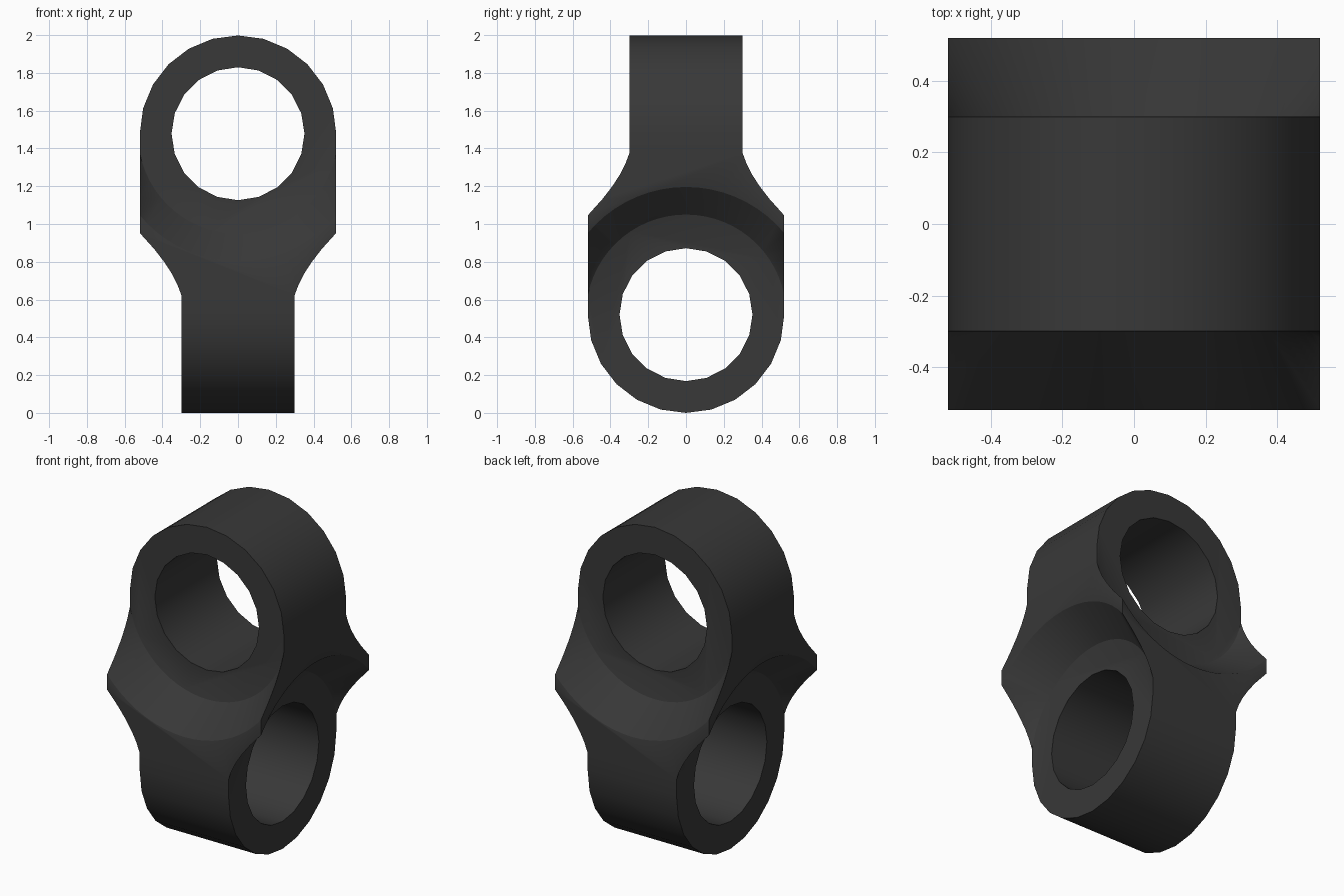
import bpy, bmesh, math
from mathutils import Vector, Matrix

if "Cube" in bpy.data.objects:
    bpy.data.objects.remove(bpy.data.objects["Cube"])

RING, HOLE, HALF = 0.52, 0.352, 0.30   # outer radius, bore radius, half thickness
LOW, HIGH = 0.522, 1.48                # heights of the two bore centres

grey = bpy.data.materials.new("dark grey")
grey.diffuse_color = (0.04, 0.04, 0.04, 1)
grey.use_nodes = True
grey.node_tree.nodes["Principled BSDF"].inputs["Base Color"].default_value = grey.diffuse_color


def finish(bm, name):
    bmesh.ops.recalc_face_normals(bm, faces=bm.faces)
    me = bpy.data.meshes.new(name)
    bm.to_mesh(me)
    bm.free()
    me.materials.append(grey)
    ob = bpy.data.objects.new(name, me)
    bpy.context.scene.collection.objects.link(ob)
    return ob


def rounded_slab(name, centre, up, along_x):
    """Long slab with one half-round end, extruded along x or y."""
    pts = [(RING * math.cos(math.pi * i / 12), centre + up * RING * math.sin(math.pi * i / 12))
           for i in range(13)]
    far = 1 - up * 1.3
    pts += [(-RING, far), (RING, far)]
    bm = bmesh.new()
    if along_x:
        vs = [bm.verts.new((-0.8, a, z)) for a, z in pts]
        push = Vector((1.6, 0, 0))
    else:
        vs = [bm.verts.new((a, -0.8, z)) for a, z in pts]
        push = Vector((0, 1.6, 0))
    res = bmesh.ops.extrude_face_region(bm, geom=[bm.faces.new(vs)])
    bmesh.ops.translate(bm, vec=push, verts=[g for g in res["geom"] if isinstance(g, bmesh.types.BMVert)])
    return finish(bm, name)


def cone_cutter(name, direction, z, start, r1, r2, depth, sides):
    """Cone or cylinder beginning at 'start' from the middle and pointing along 'direction'."""
    d = Vector(direction)
    turn = Vector((0, 0, 1)).rotation_difference(d).to_matrix().to_4x4()
    bm = bmesh.new()
    bmesh.ops.create_cone(bm, cap_ends=True, segments=sides, radius1=r1, radius2=r2, depth=depth,
                          matrix=Matrix.Translation(d * (start + depth / 2) + Vector((0, 0, z))) @ turn)
    return finish(bm, name)


def combine(target, other, operation):
    m = target.modifiers.new(operation, "BOOLEAN")
    m.operation, m.object, m.solver = operation, other, "EXACT"
    other.hide_render = True
    return other


# body: two crossing round-ended slabs
body = rounded_slab("cross_ring_connector", HIGH, 1, False)
tools = [combine(body, rounded_slab("side_outline", LOW, -1, True), "INTERSECT")]

# flared recesses beside each ring, and the two bores
flare = (0.676 - 0.53) / (RING - HALF)
for axis, z in (((0, 1, 0), HIGH), ((1, 0, 0), LOW)):
    for s in (1, -1):
        d = [s * c for c in axis]
        tools.append(combine(body, cone_cutter("flare_cutter", d, z, HALF, 0.53,
                                               0.53 + flare * 0.3, 0.3, 64), "DIFFERENCE"))
    tools.append(combine(body, cone_cutter("bore_cutter", axis, z, -1, HOLE, HOLE, 2, 20), "DIFFERENCE"))

# fine edge chamfer
bev = body.modifiers.new("edge chamfer", "BEVEL")
bev.width, bev.segments, bev.limit_method, bev.angle_limit = 0.006, 1, "ANGLE", math.radians(32)

# bake the result and drop the cutters
bpy.context.view_layer.update()
dg = bpy.context.evaluated_depsgraph_get()
baked = bpy.data.meshes.new_from_object(body.evaluated_get(dg))
body.modifiers.clear()
body.data = baked
for t in tools:
    bpy.data.objects.remove(t)
baked.materials.clear()
baked.materials.append(grey)
for p in baked.polygons:
    p.material_index = 0

# rest on the ground
low = min(v.co.z for v in baked.vertices)
for v in baked.vertices:
    v.co.z -= low

bpy.ops.object.select_all(action="DESELECT")
body.select_set(True)
bpy.context.view_layer.objects.active = body
bpy.ops.object.shade_smooth_by_angle(angle=math.radians(30))
